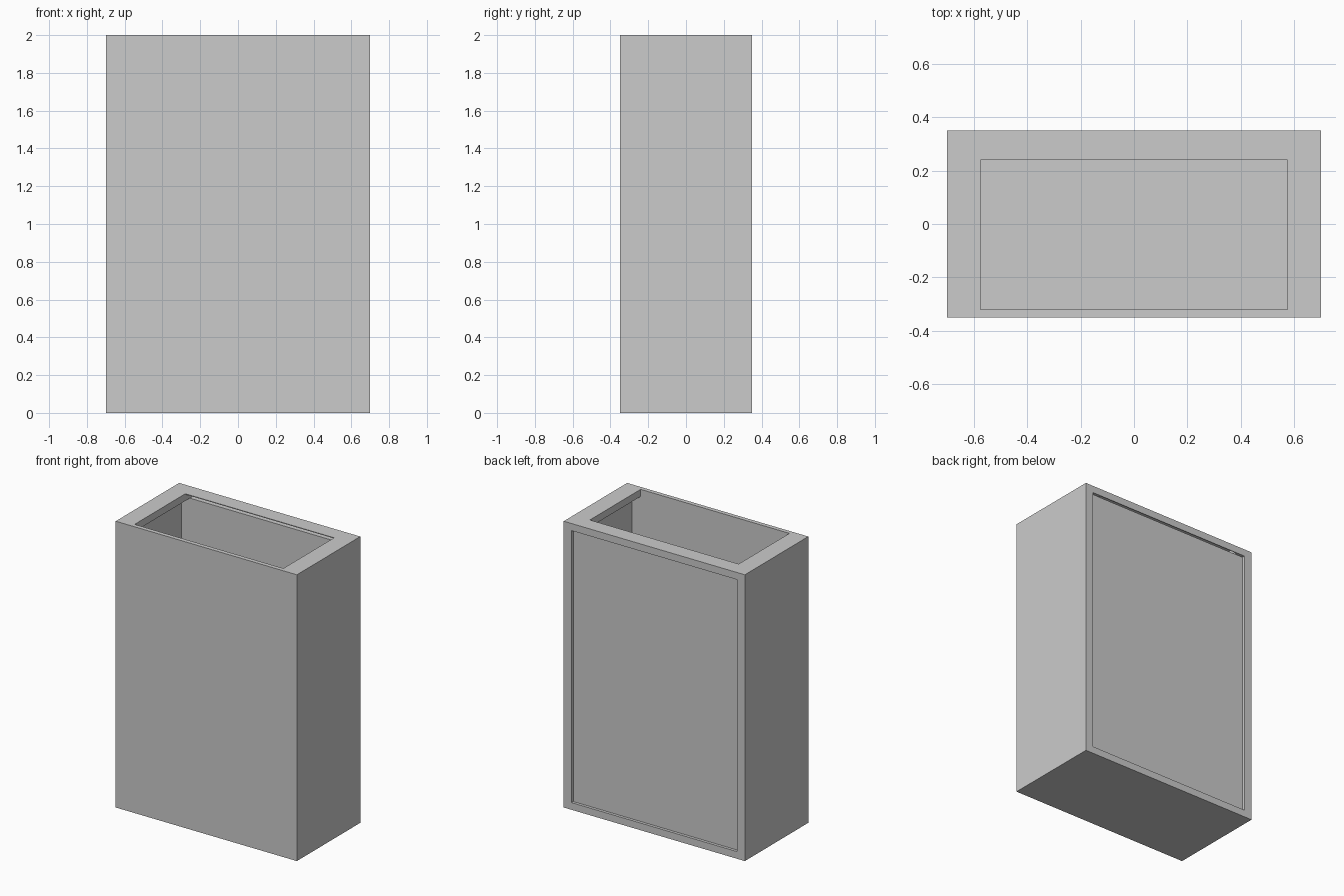
import bpy
from mathutils import Vector

if "Cube" in bpy.data.objects:
    bpy.data.objects.remove(bpy.data.objects["Cube"])


def box(name, lo, hi):
    """Axis-aligned box between two corners."""
    lo, hi = Vector(lo), Vector(hi)
    bpy.ops.mesh.primitive_cube_add(size=1, location=(lo + hi) / 2)
    ob = bpy.context.object
    ob.name = name
    ob.scale = hi - lo
    bpy.ops.object.transform_apply(location=False, rotation=False, scale=True)
    return ob


def cut(target, lo, hi):
    """Subtract a box from the target and remove the cutter."""
    cutter = box("cutter", lo, hi)
    cutter.hide_render = True
    mod = target.modifiers.new("cut", 'BOOLEAN')
    mod.operation = 'DIFFERENCE'
    mod.solver = 'EXACT'
    mod.object = cutter
    bpy.context.view_layer.objects.active = target
    bpy.ops.object.modifier_apply(modifier=mod.name)
    bpy.data.objects.remove(cutter, do_unlink=True)


# Outer casing
casing = box("casing", (-0.7, -0.35, 0), (0.7, 0.35, 2))

# Interior, open at the back
cut(casing, (-0.64, -0.32, 0.05), (0.64, 0.5, 1.95))

# Top opening, running back beneath a thin rear lip
cut(casing, (-0.575, -0.32, 1.9), (0.575, 0.24, 2.1))
cut(casing, (-0.575, 0.2, 1.9), (0.575, 0.345, 1.995))

# Recessed back panel
box("back_panel", (-0.64, 0.29, 0.05), (0.64, 0.33, 1.95))
